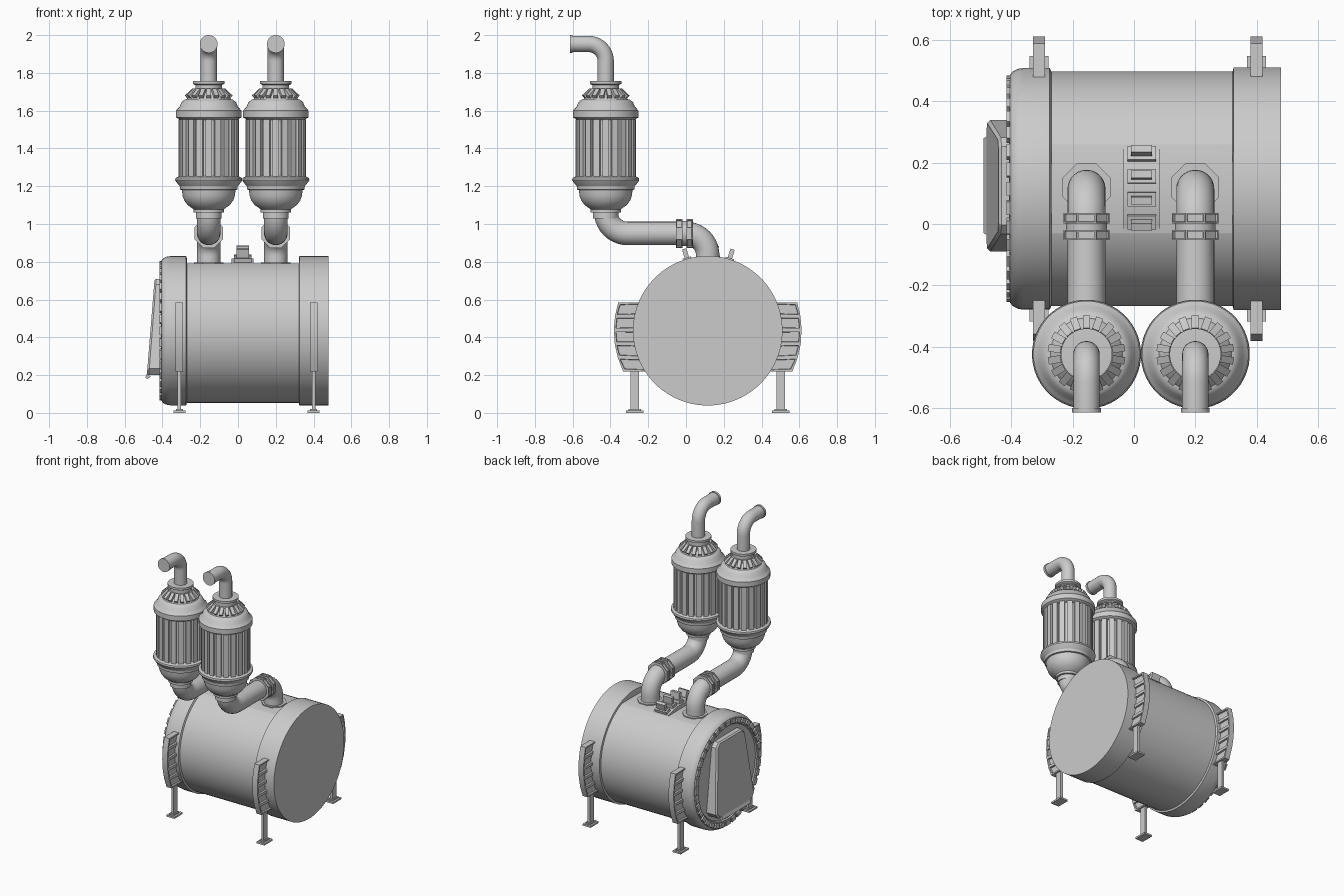
import bpy, bmesh
from math import sin, cos, pi, sqrt, radians
from mathutils import Matrix, Vector

if "Cube" in bpy.data.objects:
    bpy.data.objects.remove(bpy.data.objects["Cube"])

CY, CZ = 0.115, 0.435          # tank axis
CAN_Y = -0.425                 # canister axis


def finish(name, bm):
    bmesh.ops.recalc_face_normals(bm, faces=bm.faces)
    me = bpy.data.meshes.new(name)
    bm.to_mesh(me)
    bm.free()
    ob = bpy.data.objects.new(name, me)
    bpy.context.collection.objects.link(ob)
    return ob


def skin(bm, rings):
    """Bridge closed vertex rings and cap both ends."""
    vs = [[bm.verts.new(p) for p in ring] for ring in rings]
    n = len(vs[0])
    sides = [bm.faces.new((a[i], a[(i + 1) % n], b[(i + 1) % n], b[i]))
             for a, b in zip(vs, vs[1:]) for i in range(n)]
    bm.faces.new(vs[0][::-1])
    bm.faces.new(vs[-1])
    return sides


def lathe(name, profile, loc, axis='Z', segs=40):
    """Profile of (radius, position along axis)."""
    rot = {'Z': Matrix(), 'X': Matrix.Rotation(pi / 2, 4, 'Y'),
           'Y': Matrix.Rotation(-pi / 2, 4, 'X')}[axis]
    m = Matrix.Translation(loc) @ rot
    bm = bmesh.new()
    skin(bm, [[m @ Vector((r * cos(2 * pi * (i + .5) / segs), r * sin(2 * pi * (i + .5) / segs), h))
               for i in range(segs)] for r, h in profile])
    return finish(name, bm)


def boxes(name, items):
    """Items of (matrix, size)."""
    bm = bmesh.new()
    for m, s in items:
        bmesh.ops.create_cube(bm, size=1, matrix=m @ Matrix.Diagonal((*s, 1)))
    return finish(name, bm)


def arc(cy, cz, r, a0, a1, n=10):
    return [(cy + r * cos(radians(a0 + (a1 - a0) * i / n)),
             cz + r * sin(radians(a0 + (a1 - a0) * i / n))) for i in range(n + 1)]


def pipe(name, x, path, r, segs=28):
    """Round pipe along a (y, z) path."""
    rings = []
    for i, (y, z) in enumerate(path):
        a, b = path[max(i - 1, 0)], path[min(i + 1, len(path) - 1)]
        t = Vector((0, b[0] - a[0], b[1] - a[1])).normalized()
        nrm = Vector((0, -t.z, t.y))
        rings.append([Vector((x, y, z)) + Vector((1, 0, 0)) * r * cos(2 * pi * k / segs)
                      + nrm * r * sin(2 * pi * k / segs) for k in range(segs)])
    bm = bmesh.new()
    skin(bm, rings)
    return finish(name, bm)


T = Matrix.Translation
R = Matrix.Rotation

# Tank with end bands, flats cut into the top
tank = lathe("tank", [(0.325, -0.40), (0.33, -0.408), (0.372, -0.405), (0.384, -0.395), (0.392, -0.378),
                      (0.395, -0.36), (0.395, -0.275), (0.383, -0.27), (0.383, 0.322), (0.396, 0.325),
                      (0.396, 0.48)], (0, CY, CZ), 'X', 72)
cutter = boxes("flat_cutter", [(T((x, CY, 0.89)), (w, 0.5, 0.2))
                               for x, w in ((-0.1525, 0.235), (0.2025, 0.239))])
cutter.hide_render = True
mod = tank.modifiers.new("flats", 'BOOLEAN')
mod.operation, mod.object, mod.solver = 'DIFFERENCE', cutter, 'EXACT'
bpy.context.view_layer.objects.active = tank
bpy.ops.object.modifier_apply(modifier=mod.name)
bpy.data.objects.remove(cutter)

# Ring of lugs round the hatch end
boxes("hatch_lugs", [(T((0, CY, CZ)) @ R(2 * pi * i / 36, 4, 'X') @ T((-0.403, 0, 0.353)),
                      (0.026, 0.044, 0.032)) for i in range(36)])

# Tapered hatch with sloped front and recessed panel
outline = [(-0.185, 0.2), (0.185, 0.2), (0.215, 0.235), (0.158, 0.68),
           (0.128, 0.71), (-0.128, 0.71), (-0.158, 0.68), (-0.215, 0.235)]
bm = bmesh.new()
skin(bm, [[(-0.39, 0.125 + y, z) for y, z in outline],
          [(-0.472 + (z - 0.2) * 0.078, 0.125 + y, z) for y, z in outline],
          [(-0.482 + (z - 0.2) * 0.078, 0.125 + y * 0.95, 0.455 + (z - 0.455) * 0.97) for y, z in outline]])
bm.normal_update()
bmesh.ops.recalc_face_normals(bm, faces=bm.faces)
front = min(bm.faces, key=lambda f: f.calc_center_median().x)
bmesh.ops.inset_region(bm, faces=[front], thickness=0.028)
bmesh.ops.inset_region(bm, faces=[front], thickness=0.008, depth=-0.022)
finish("hatch", bm)

# Four legs: curved panelled bracket, post and foot
for side, sname in ((-1, "front"), (1, "back")):
    for x, xname in ((-0.31, "left"), (0.40, "right")):
        tag = f"{sname}_{xname}"
        bm = bmesh.new()
        rings = []
        for i in range(6):
            z = 0.15 - 0.365 * i / 5
            yi, yo = sqrt(0.375 ** 2 - z * z), sqrt(0.497 ** 2 - z * z)
            rings.append([(x + dx, CY + side * y, CZ + z)
                          for dx, y in ((-0.02, yi), (0.02, yi), (0.02, yo), (-0.02, yo))])
        skin(bm, rings)
        bmesh.ops.recalc_face_normals(bm, faces=bm.faces)
        cheeks = [f for f in bm.faces if abs(f.normal.x) > 0.9]
        for f in cheeks:                       # window recesses on both cheeks
            bmesh.ops.inset_individual(bm, faces=[f], thickness=0.014)
            bmesh.ops.inset_individual(bm, faces=[f], thickness=0.003, depth=-0.011)
        finish(f"{tag}_leg_bracket", bm)
        y = CY + side * 0.387
        boxes(f"{tag}_leg", [(T((x, y, 0.12)), (0.018, 0.045, 0.23)),
                             (T((x, y, 0.006)), (0.062, 0.092, 0.012)),
                             (T((x, y, 0.014)), (0.035, 0.065, 0.012))])

# Row of cleats between the two outlets
cleats = []
for deg in (-17, -6, 5, 16):
    m = T((0.025, CY, CZ)) @ R(radians(deg), 4, 'X')
    cleats += [(m @ T((0, 0, 0.388)), (0.092, 0.046, 0.03)),
               (m @ T((0, 0, 0.42)), (0.068, 0.024, 0.062))]
boxes("top_cleats", cleats)

# Canister profile from bottom neck to top collar
CAN = [(0.068, 1.03), (0.068, 1.06), (0.08, 1.062), (0.08, 1.078), (0.09, 1.085), (0.112, 1.1),
       (0.13, 1.125), (0.139, 1.15), (0.142, 1.18), (0.152, 1.182), (0.154, 1.2), (0.172, 1.222),
       (0.178, 1.232), (0.176, 1.244), (0.158, 1.252), (0.143, 1.255), (0.143, 1.55), (0.158, 1.555),
       (0.174, 1.565), (0.174, 1.6), (0.165, 1.61), (0.155, 1.62), (0.145, 1.645), (0.128, 1.658),
       (0.118, 1.66), (0.108, 1.675), (0.07, 1.712), (0.07, 1.735), (0.084, 1.742), (0.084, 1.757),
       (0.06, 1.758)]

for x, side in ((-0.155, "left"), (0.20, "right")):
    # Outlet pipe from tank up into the canister
    pipe(f"{side}_outlet_pipe", x,
         [(CY, 0.77), (CY, 0.83)] + arc(CY - 0.115, 0.835, 0.115, 0, 90)
         + arc(CAN_Y + 0.115, 1.065, 0.115, 270, 180) + [(CAN_Y, 1.09)], 0.062)
    lathe(f"{side}_outlet_flange", [(0.084, 0.78), (0.084, 0.797)], (x, CY + 0.005, 0), 'Z', 8)

    # Octagonal clamps with slotted facets
    for y, cname in ((-0.036, "front"), (0.019, "back")):
        bm = bmesh.new()
        faces = skin(bm, [[(x + 0.082 * cos(pi * (i + .5) / 4), y + h, 0.95 + 0.082 * sin(pi * (i + .5) / 4))
                           for i in range(8)] for h in (-0.017, 0.017)])
        bmesh.ops.recalc_face_normals(bm, faces=bm.faces)
        bmesh.ops.inset_individual(bm, faces=faces, thickness=0.007)
        bmesh.ops.inset_individual(bm, faces=faces, thickness=0.001, depth=-0.007)
        finish(f"{side}_{cname}_clamp", bm)
    lathe(f"{side}_clamp_sleeve", [(0.067, -0.045), (0.067, 0.03)], (x, 0, 0.95), 'Y', 28)

    # Canister body with ribs and sloped shoulder fins
    lathe(f"{side}_canister", CAN, (x, CAN_Y, 0), 'Z', 48)
    axis = T((x, CAN_Y, 0))
    boxes(f"{side}_canister_ribs", [(axis @ R(2 * pi * i / 20, 4, 'Z') @ T((0.146, 0, 1.402)),
                                     (0.028, 0.034, 0.305)) for i in range(20)])
    boxes(f"{side}_shoulder_fins", [(axis @ R(2 * pi * (i + .5) / 18, 4, 'Z') @ T((0.098, 0, 1.69))
                                     @ R(radians(43), 4, 'Y'), (0.056, 0.024, 0.024)) for i in range(18)])

    # Exhaust stack with lipped end
    pipe(f"{side}_exhaust", x, [(CAN_Y, 1.74)] + arc(CAN_Y - 0.09, 1.863, 0.09, 0, 90)
         + [(-0.61, 1.953)], 0.043)
    lathe(f"{side}_exhaust_lip", [(0.047, -0.615), (0.047, -0.6)], (x, 0, 1.953), 'Y', 28)

# Smooth shading with crisp edges
bpy.ops.object.select_all(action='SELECT')
bpy.context.view_layer.objects.active = tank
bpy.ops.object.shade_smooth_by_angle(angle=radians(32))
